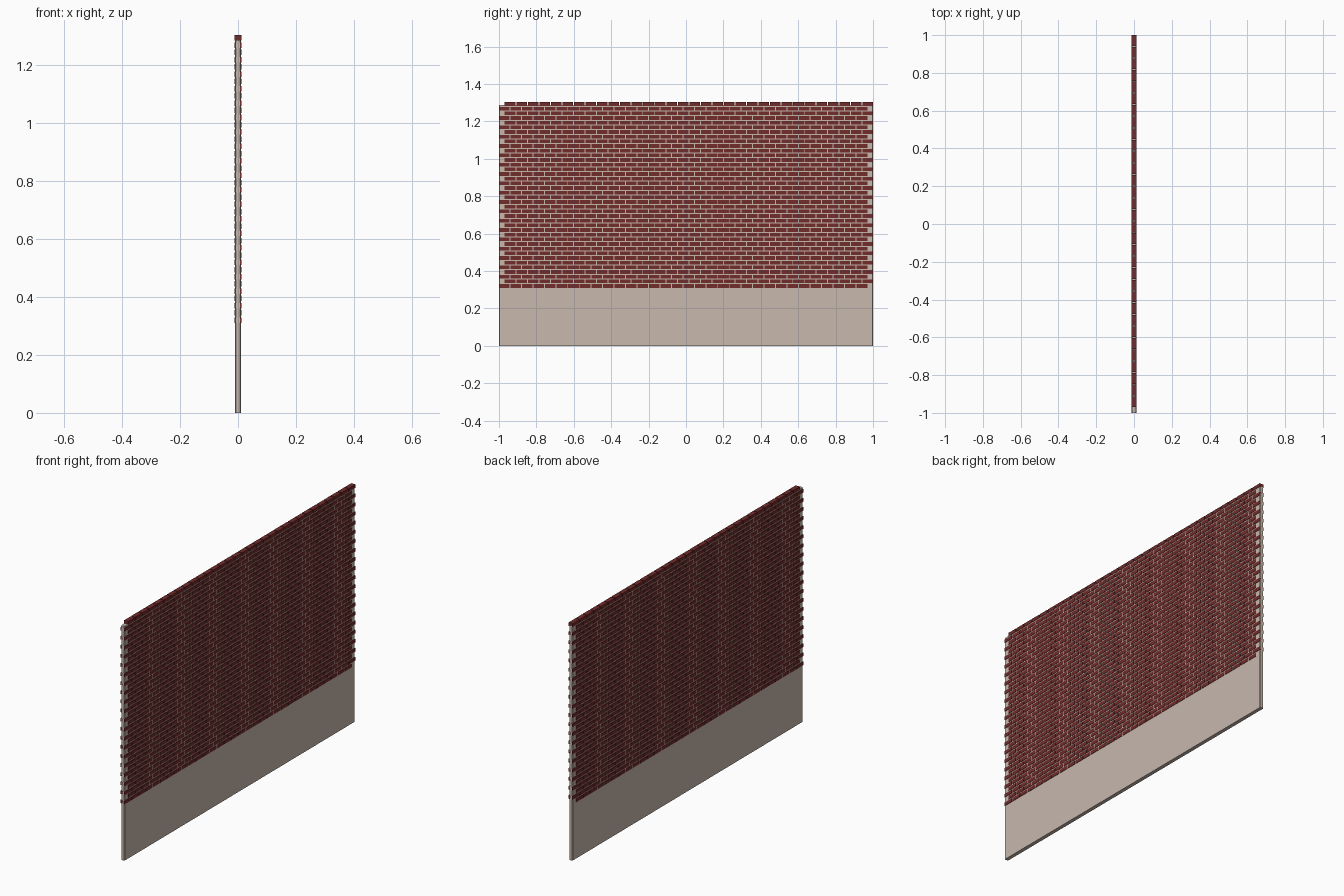
import bpy, bmesh
from mathutils import Matrix, Vector

if "Cube" in bpy.data.objects:
    bpy.data.objects.remove(bpy.data.objects["Cube"])

ROWS, COLS = 40, 32
Z0, Z1 = 0.310, 1.302
GAP_Y, BRICK_H = 0.005, 0.019
PITCH_Z = (Z1 - Z0 - BRICK_H) / (ROWS - 1)
PITCH_Y = (2 + GAP_Y) / (COLS + 0.5)


def material(name, rgb):
    m = bpy.data.materials.new(name)
    m.diffuse_color = (*rgb, 1)
    m.use_nodes = True
    m.node_tree.nodes["Principled BSDF"].inputs["Base Color"].default_value = m.diffuse_color
    return m


def add_box(bm, lo, hi):
    lo, hi = Vector(lo), Vector(hi)
    mat = Matrix.Translation((lo + hi) / 2) @ Matrix.Diagonal((*(hi - lo), 1))
    return bmesh.ops.create_cube(bm, size=1, matrix=mat)["verts"]


def finish(bm, name, mat):
    me = bpy.data.meshes.new(name)
    bm.to_mesh(me)
    bm.free()
    me.materials.append(mat)
    ob = bpy.data.objects.new(name, me)
    bpy.context.collection.objects.link(ob)
    return ob


# Plain mortar core, exposed as a smooth plinth below the bricks
bm = bmesh.new()
add_box(bm, (-0.0105, -1, 0), (0.0105, 1, 1.286))
upright = [e for e in bm.edges if abs(e.verts[0].co.z - e.verts[1].co.z) > 0.5]
bmesh.ops.bevel(bm, geom=upright, offset=0.003, segments=1, affect='EDGES')
finish(bm, "mortar_core", material("mortar", (0.58, 0.48, 0.42)))

# Running-bond bricks passing through the core, odd rows shifted half a brick
bm = bmesh.new()
for r in range(ROWS):
    z = Z0 + r * PITCH_Z
    for c in range(COLS):
        y = -1 + (c + 0.5 * (r % 2)) * PITCH_Y
        add_box(bm, (-0.0125, y, z), (0.0125, y + PITCH_Y - GAP_Y, z + BRICK_H))
finish(bm, "bricks", material("brick_red", (0.17, 0.025, 0.025)))
